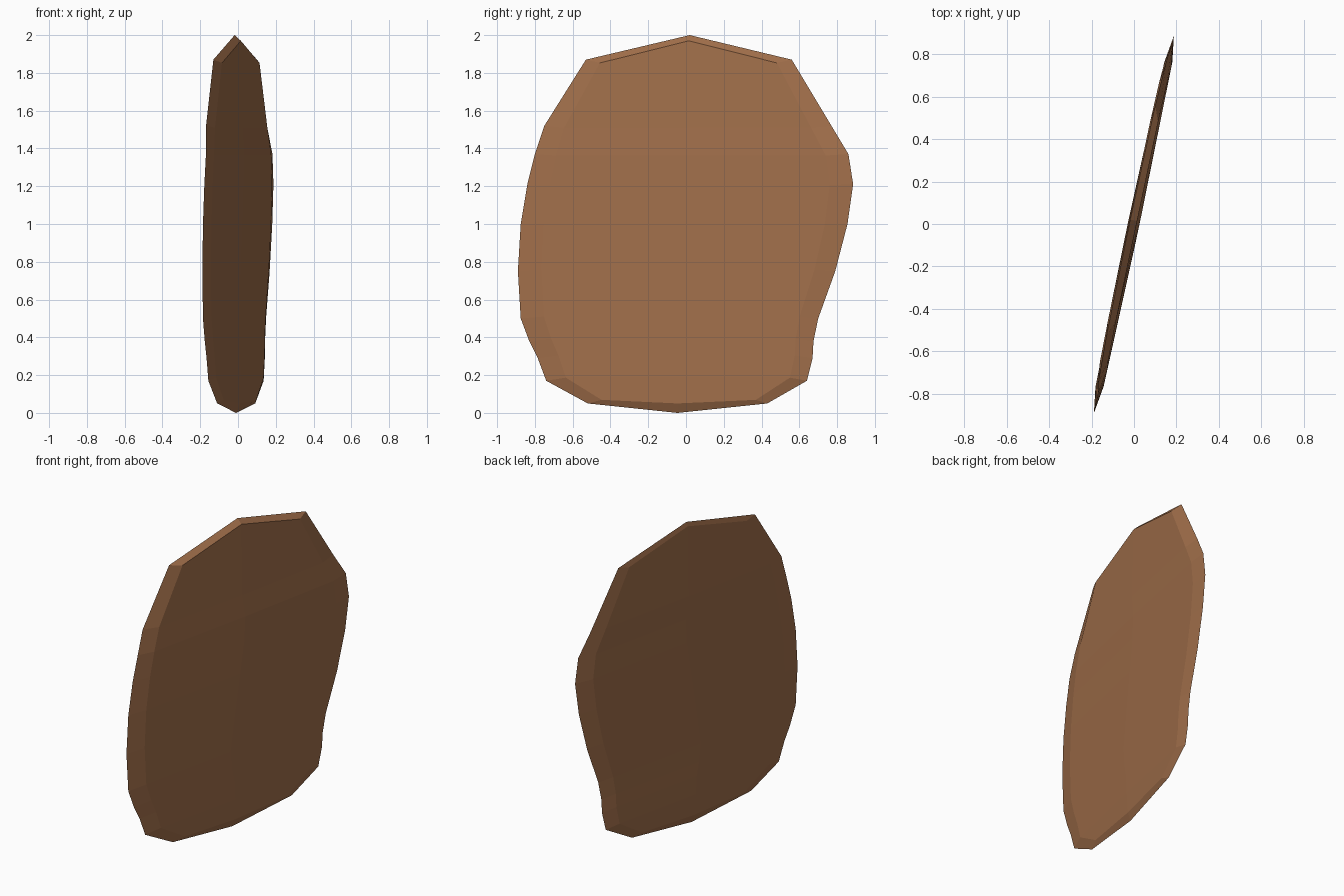
import bpy, bmesh

if "Cube" in bpy.data.objects:
    bpy.data.objects.remove(bpy.data.objects["Cube"])

# rim rows: height, left y, right y, rim shift along thickness
ROWS = [(1.87, -.53, .56, -.018), (1.52, -.75, .77, -.010), (1.37, -.80, .86, 0),
        (1.21, -.84, .885, 0), (1.0, -.875, .855, 0), (.75, -.89, .79, 0),
        (.50, -.875, .70, 0), (.38, -.83, .675, 0), (.29, -.785, .67, 0),
        (.17, -.74, .64, 0), (.05, -.52, .43, 0)]
LEAN = 0.212      # slab is turned about z: x = LEAN * y
EDGE, MID = 0.019, 0.026   # half thickness at inner ring and centre ridge

bm = bmesh.new()


def vert(y, z, off):
    return bm.verts.new((LEAN * y + off, y, z))


# sharp outer rim
left = [vert(l, z, o) for z, l, r, o in ROWS]
right = [vert(r, z, o) for z, l, r, o in ROWS]
top = vert(.02, 2.0, -.022)
bottom = vert(-.045, 0.005, -.001)
bottom.co.z = 0

# two domed faces, each with an inner ring and a centre ridge
for s in (1, -1):
    cols = []
    for z, l, r, o in ROWS:
        zi = 1 + (z - 1) * .98
        k = .86
        zc = 1.97 if z > 1.8 else (.05 if z < .1 else zi)
        cols.append((vert(l * k, zi, s * EDGE + o * .4),
                     vert((l + r) / 2, zc, s * (EDGE if z > 1.8 or z < .1 else MID) + o * .4),
                     vert(r * k, zi, s * EDGE + o * .4)))
    for i in range(len(cols) - 1):
        strip_a = [left[i], *cols[i], right[i]]
        strip_b = [left[i + 1], *cols[i + 1], right[i + 1]]
        for j in range(4):
            bm.faces.new((strip_a[j], strip_a[j + 1], strip_b[j + 1], strip_b[j]))
    # end chamfers
    for tip, i in ((top, 0), (bottom, -1)):
        a, b, c = cols[i]
        bm.faces.new((tip, left[i], a, b))
        bm.faces.new((tip, b, c, right[i]))

bmesh.ops.recalc_face_normals(bm, faces=bm.faces)
mesh = bpy.data.meshes.new("slab")
bm.to_mesh(mesh)
bm.free()
slab = bpy.data.objects.new("slab", mesh)
bpy.context.collection.objects.link(slab)

# brown material
mat = bpy.data.materials.new("brown")
mat.diffuse_color = (0.36, 0.16, 0.07, 1)
mat.use_nodes = True
mat.node_tree.nodes["Principled BSDF"].inputs["Base Color"].default_value = mat.diffuse_color
mesh.materials.append(mat)
